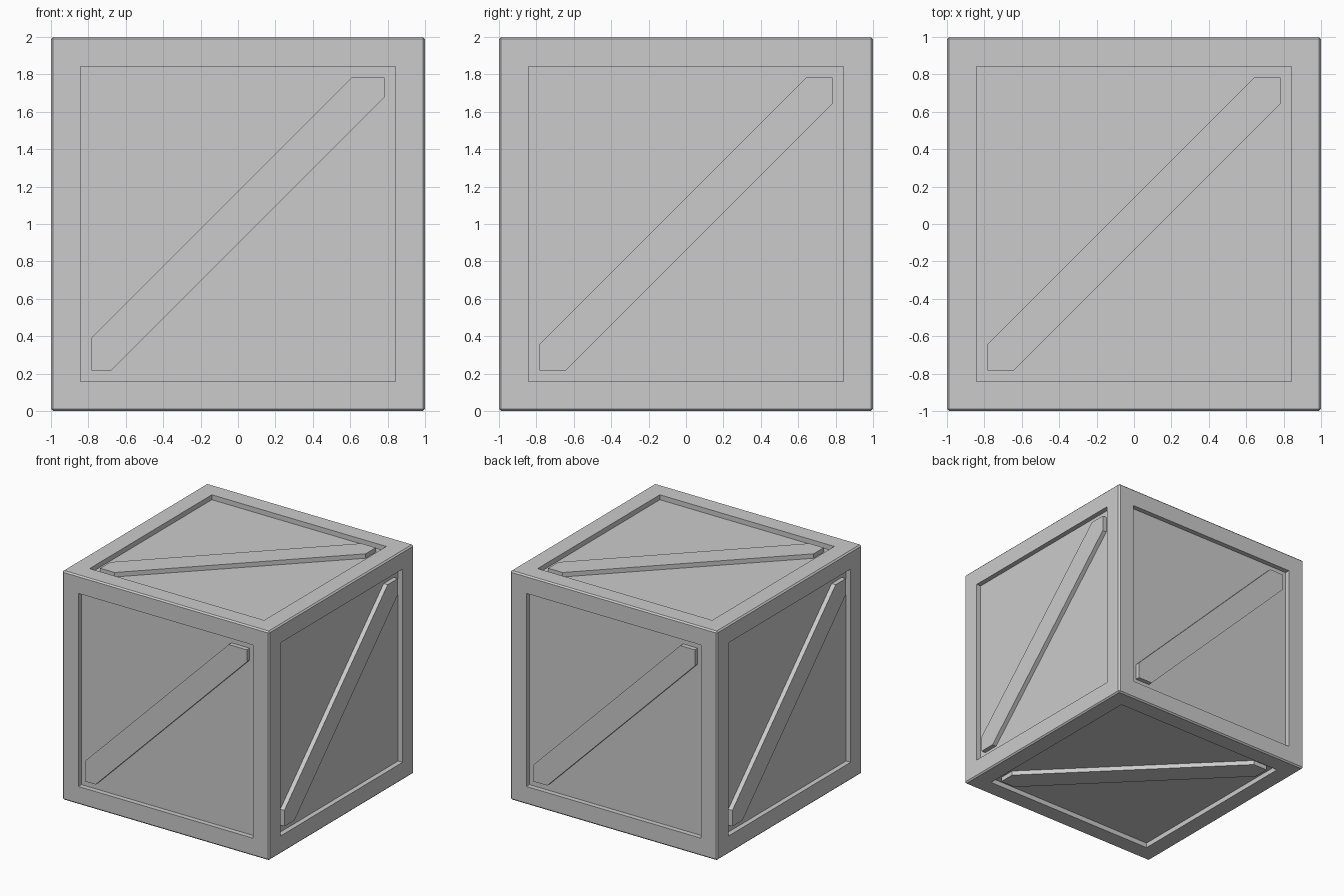
import bpy, bmesh
from mathutils import Vector

if "Cube" in bpy.data.objects:
    bpy.data.objects.remove(bpy.data.objects["Cube"])

CHAMFER = 0.012   # outer edge chamfer
INNER = 0.783     # half size of the recessed panels
DEPTH = 0.043     # panel recess depth
SUNK = 0.004      # braces sit slightly below the frame
CENTRE = Vector((0, 0, 1))


def to_object(bm, name):
    bmesh.ops.recalc_face_normals(bm, faces=bm.faces)
    mesh = bpy.data.meshes.new(name)
    bm.to_mesh(mesh)
    bm.free()
    obj = bpy.data.objects.new(name, mesh)
    bpy.context.collection.objects.link(obj)
    return obj


# Crate body: chamfered cube with a recessed panel in every side
bm = bmesh.new()
bmesh.ops.create_cube(bm, size=2)
bmesh.ops.bevel(bm, geom=bm.edges[:], offset=CHAMFER, segments=1,
                profile=0.5, affect='EDGES')
bm.normal_update()
sides = [f for f in bm.faces if f.calc_area() > 1]
bmesh.ops.inset_individual(bm, faces=sides, thickness=1 - CHAMFER - INNER)
for face in bmesh.ops.extrude_discrete_faces(bm, faces=sides)["faces"]:
    face.normal_update()
    bmesh.ops.translate(bm, verts=face.verts, vec=-face.normal * DEPTH)
bmesh.ops.translate(bm, verts=bm.verts, vec=CENTRE)
to_object(bm, "crate_body")


# Diagonal brace: lower left to upper right of a side, mitred into the corners
def brace(name, u, v, up=0.14, down=0.14):
    u, v = Vector(u), Vector(v)
    n = u.cross(v)
    a = INNER
    outline = [(-a, -a), (down - a, -a), (a, a - down),
               (a, a), (a - up, a), (-a, up - a)]
    bm = bmesh.new()
    base = bm.faces.new([bm.verts.new(CENTRE + u * p + v * q + n * (1 - DEPTH))
                         for p, q in outline])
    top = bmesh.ops.extrude_face_region(bm, geom=[base])["geom"]
    bmesh.ops.translate(bm, vec=n * (DEPTH - SUNK),
                        verts=[g for g in top if isinstance(g, bmesh.types.BMVert)])
    # the hidden underside is not needed
    if base.is_valid:
        bmesh.ops.delete(bm, geom=[base], context='FACES_ONLY')
    to_object(bm, name)


Z = (0, 0, 1)
brace("front_brace", (1, 0, 0), Z, 0.175, 0.105)
brace("right_brace", (0, 1, 0), Z)
brace("back_brace", (-1, 0, 0), Z)
brace("left_brace", (0, -1, 0), Z)
brace("top_brace", (1, 0, 0), (0, 1, 0))
brace("bottom_brace", (1, 0, 0), (0, -1, 0))
